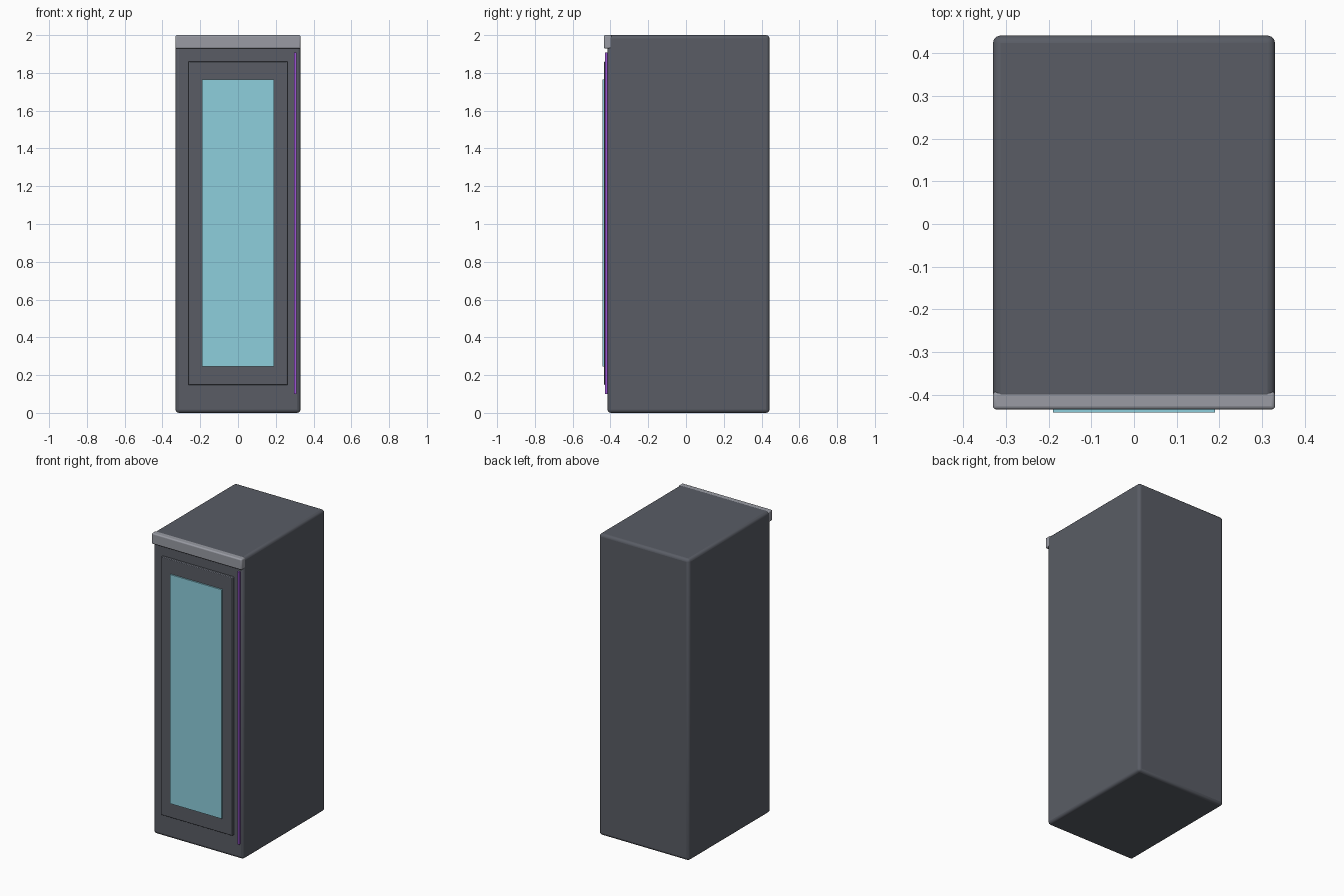
import bpy

if "Cube" in bpy.data.objects:
    bpy.data.objects.remove(bpy.data.objects["Cube"])


def material(name, rgb):
    m = bpy.data.materials.new(name)
    m.diffuse_color = (*rgb, 1)
    m.use_nodes = True
    m.node_tree.nodes["Principled BSDF"].inputs["Base Color"].default_value = m.diffuse_color
    return m


def box(name, lo, hi, mat, bevel=0, segments=3):
    """Box between two corners, with optionally rounded edges."""
    bpy.ops.mesh.primitive_cube_add(size=1, location=[(a + b) / 2 for a, b in zip(lo, hi)])
    ob = bpy.context.object
    ob.name = name
    ob.scale = [b - a for a, b in zip(lo, hi)]
    bpy.ops.object.transform_apply(location=False, rotation=False, scale=True)
    ob.data.materials.append(mat)
    if bevel:
        mod = ob.modifiers.new("rounded_edges", "BEVEL")
        mod.width = bevel
        mod.segments = segments
        bpy.ops.object.shade_smooth_by_angle()
    return ob


dark = material("dark_grey", (0.1, 0.108, 0.13))
trim = material("light_grey", (0.32, 0.33, 0.37))
glass = material("pale_blue", (0.27, 0.62, 0.72))
purple = material("purple", (0.33, 0.09, 0.65))

# Cabinet shell
box("cabinet_body", (-0.331, -0.416, 0), (0.331, 0.442, 2), dark, 0.018)

# Front door and its window
box("door_panel", (-0.262, -0.433, 0.147), (0.262, -0.405, 1.861), dark, 0.004, 2)
box("door_window", (-0.19, -0.442, 0.245), (0.19, -0.425, 1.765), glass)

# Trim bar along the top front edge
box("top_trim", (-0.331, -0.435, 1.928), (0.331, -0.393, 2), trim, 0.008)

# Vertical light strip beside the door
box("light_strip", (0.296, -0.430, 0.10), (0.310, -0.410, 1.907), purple)
